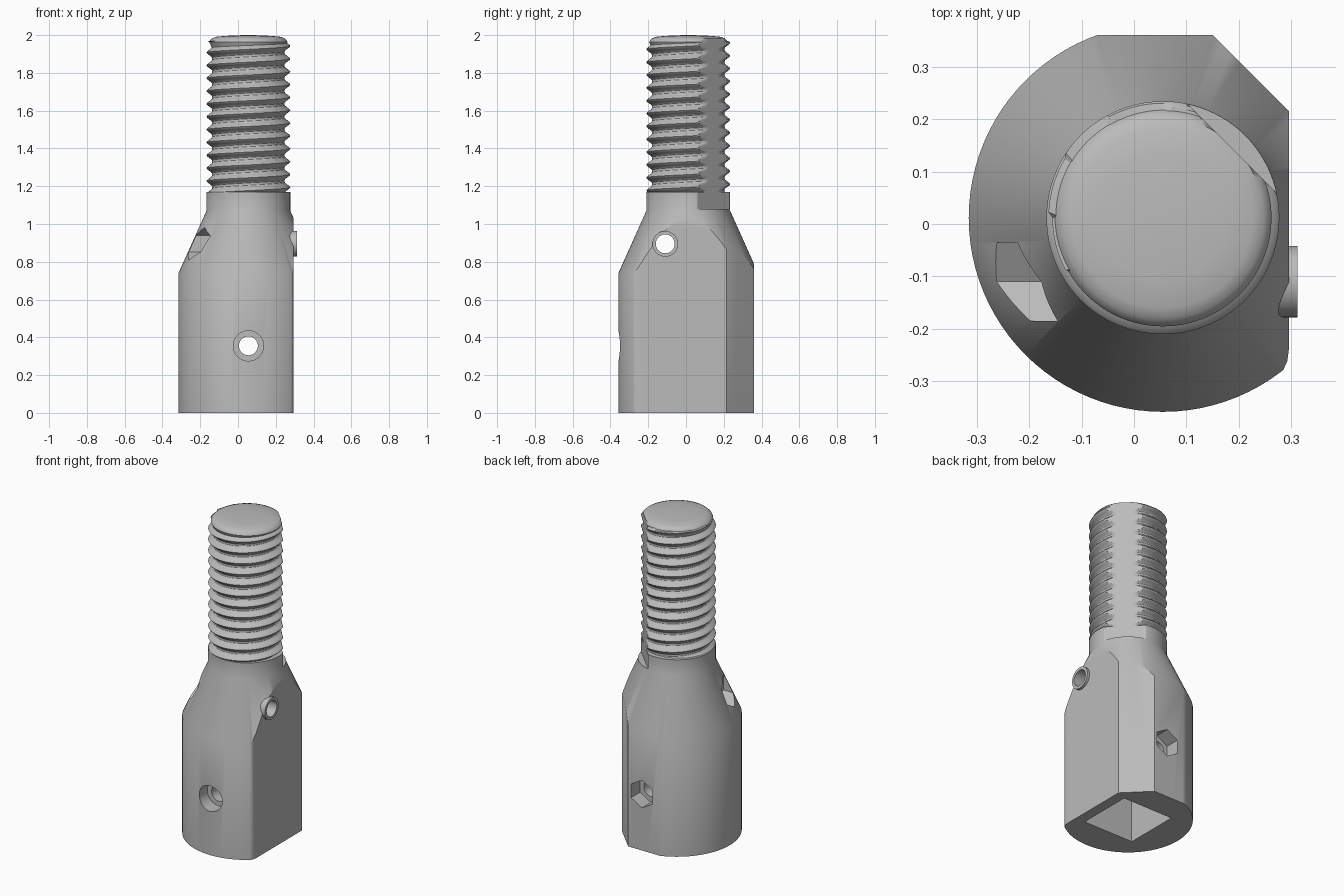
import bpy, bmesh
from math import pi, cos, sin, radians, sqrt
from mathutils import Matrix, Vector

if "Cube" in bpy.data.objects:
    bpy.data.objects.remove(bpy.data.objects["Cube"], do_unlink=True)

CX, CY = 0.055, 0.012          # main axis of the part
R_BODY, R_NECK, R_ROOT = 0.37, 0.222, 0.192
FLAT = 0.187                   # distance of the keyed flat from the axis
Z_NECK, Z_TIP = 1.17, 1.97
PITCH = 0.068

steel = bpy.data.materials.new("grey_steel")
steel.use_nodes = True
steel.diffuse_color = (0.5, 0.5, 0.5, 1)
steel.node_tree.nodes["Principled BSDF"].inputs["Base Color"].default_value = (0.5, 0.5, 0.5, 1)


def finish(name, bm):
    bmesh.ops.recalc_face_normals(bm, faces=bm.faces)
    mesh = bpy.data.meshes.new(name)
    bm.to_mesh(mesh)
    bm.free()
    mesh.materials.append(steel)
    ob = bpy.data.objects.new(name, mesh)
    bpy.context.collection.objects.link(ob)
    return ob


def prism(name, outline, z0, z1):
    bm = bmesh.new()
    face = bm.faces.new([bm.verts.new((x, y, z0)) for x, y in outline])
    out = bmesh.ops.extrude_face_region(bm, geom=[face])
    top = [v for v in out["geom"] if isinstance(v, bmesh.types.BMVert)]
    bmesh.ops.translate(bm, verts=top, vec=(0, 0, z1 - z0))
    return finish(name, bm)


def rod(name, sides, radius, start, end, turn=0):
    """Cylinder or hexagonal bar between two points."""
    a, b = Vector(start), Vector(end)
    bm = bmesh.new()
    matrix = (Matrix.Translation((a + b) / 2)
              @ (b - a).to_track_quat('Z', 'Y').to_matrix().to_4x4()
              @ Matrix.Rotation(turn, 4, 'Z'))
    bmesh.ops.create_cone(bm, cap_ends=True, segments=sides, radius1=radius,
                          radius2=radius, depth=(b - a).length, matrix=matrix)
    return finish(name, bm)


def lathe(name, profile, steps=96):
    bm = bmesh.new()
    verts = [bm.verts.new((CX + r, CY, z)) for r, z in profile]
    edges = [bm.edges.new(p) for p in zip(verts, verts[1:])]
    bmesh.ops.spin(bm, geom=verts + edges, cent=(CX, CY, 0), axis=(0, 0, 1),
                   angle=2 * pi, steps=steps)
    bmesh.ops.remove_doubles(bm, verts=bm.verts, dist=0.0001)
    return finish(name, bm)


def combine(target, tool, operation='DIFFERENCE'):
    mod = target.modifiers.new("cut", 'BOOLEAN')
    mod.object, mod.operation, mod.solver = tool, operation, 'EXACT'
    bpy.context.view_layer.objects.active = target
    bpy.ops.object.modifier_apply(modifier=mod.name)
    bpy.data.objects.remove(tool, do_unlink=True)


def keyed(r, angle):
    """Limit a radius to the flat that faces the back left."""
    c = cos(angle - pi / 4)
    return min(r, FLAT / c) if c > 0.1 else r


# Body: cylinder, taper and neck, trimmed by side flats with one rounded corner
body = lathe("body", [(0, 0), (R_BODY, 0), (R_BODY, 0.74), (R_NECK, 1.07),
                      (R_NECK, Z_NECK), (0, Z_NECK)])
outline = [(-0.6, 0.36), (0.15, 0.36), (0.295, 0.215), (0.295, -0.24),
           (0.292, -0.262), (0.284, -0.279), (0.27, -0.291), (0.2, -0.6), (-0.6, -0.6)]
combine(body, prism("side_flats", outline, -0.1, 1.5), 'INTERSECT')

# Flat on the neck
u, n = Vector((-1, 1)) / sqrt(2), Vector((1, 1)) / sqrt(2)
o = Vector((CX, CY)) + n * FLAT
key = [o - u, o + u, o + u + n, o - u + n]
combine(body, prism("neck_flat", key, 1.08, 1.5))

# Square socket in the base
s = 0.175
combine(body, prism("socket", [(CX - s, CY - s), (CX + s, CY - s),
                               (CX + s, CY + s), (CX - s, CY + s)], -0.1, 0.7))

# Raised collar of the side hole, then both cross holes with their pockets
Y_SIDE, Z_SIDE, Z_FRONT = -0.11, 0.895, 0.355
combine(body, rod("collar", 48, 0.068, (0.15, Y_SIDE, Z_SIDE), (0.312, Y_SIDE, Z_SIDE)), 'UNION')
combine(body, rod("side_hole", 48, 0.05, (-1, Y_SIDE, Z_SIDE), (1, Y_SIDE, Z_SIDE)))
combine(body, rod("front_hole", 48, 0.05, (CX, -1, Z_FRONT), (CX, 1, Z_FRONT)))
combine(body, rod("front_counterbore", 48, 0.08, (CX, -1, Z_FRONT), (CX, -0.27, Z_FRONT)))


def nut_pocket(start, end):
    # Turn the hexagon until a corner points straight up
    ob = rod("nut_pocket", 6, 0.0866, start, end)
    top = max(v.co.z for v in ob.data.vertices) - start[2]
    if top < 0.08:
        bpy.data.objects.remove(ob, do_unlink=True)
        ob = rod("nut_pocket", 6, 0.0866, start, end, pi / 6)
    combine(body, ob)


nut_pocket((-1, Y_SIDE, Z_SIDE), (-0.13, Y_SIDE, Z_SIDE))
nut_pocket((CX, 1, Z_FRONT), (CX, 0.27, Z_FRONT))

# Threaded shank: a helical grid of columns with a V profile, clipped by the flat
COLS, ROWS = 128, 12
LOW = Z_NECK - 0.01


def thread_radius(t):
    d = abs((t % 1) - 0.5) * 2            # 0 at the crest, 1 at the root
    k = min(1, max(0, (d - 0.08) / 0.67))
    return R_NECK - (R_NECK - R_ROOT) * k


bm = bmesh.new()
turns = int((Z_TIP - LOW) / PITCH) + 2
columns = []
for i in range(COLS):
    a = 2 * pi * i / COLS
    col = []
    for j in range(-ROWS, turns * ROWS + 1):
        z = LOW + PITCH * (j / ROWS + i / COLS)
        inside = LOW < z < Z_TIP
        r = keyed(thread_radius(j / ROWS) if inside else R_ROOT, a)
        col.append(bm.verts.new((CX + r * cos(a), CY + r * sin(a), min(max(z, LOW), Z_TIP))))
    columns.append(col)
for i in range(COLS):
    last = i == COLS - 1
    left, right = columns[i], columns[0][ROWS:] if last else columns[i + 1]
    for k in range(min(len(left), len(right)) - 1):
        bm.faces.new((left[k], right[k], right[k + 1], left[k + 1]))
bmesh.ops.remove_doubles(bm, verts=bm.verts, dist=0.00005)
bmesh.ops.dissolve_degenerate(bm, edges=bm.edges, dist=0.00005)
thread = finish("threaded_shank", bm)

# Domed tip, clipped by the same flat
tip = lathe("domed_tip", [(R_ROOT, 1.93), (0.207, 1.963), (0.203, 1.972), (0.192, 1.983),
                          (0.172, 1.991), (0.12, 1.996), (0.06, 1.999), (0, 2.0)], 128)
for v in tip.data.vertices:
    p = Vector((v.co.x - CX, v.co.y - CY))
    over = p.dot(n) - FLAT
    if over > 0:
        v.co.x -= over * n.x
        v.co.y -= over * n.y

# Smooth shading with crisp edges
for ob in (body, thread, tip):
    bpy.ops.object.select_all(action='DESELECT')
    ob.select_set(True)
    bpy.context.view_layer.objects.active = ob
    bpy.ops.object.shade_smooth_by_angle(angle=radians(30))
